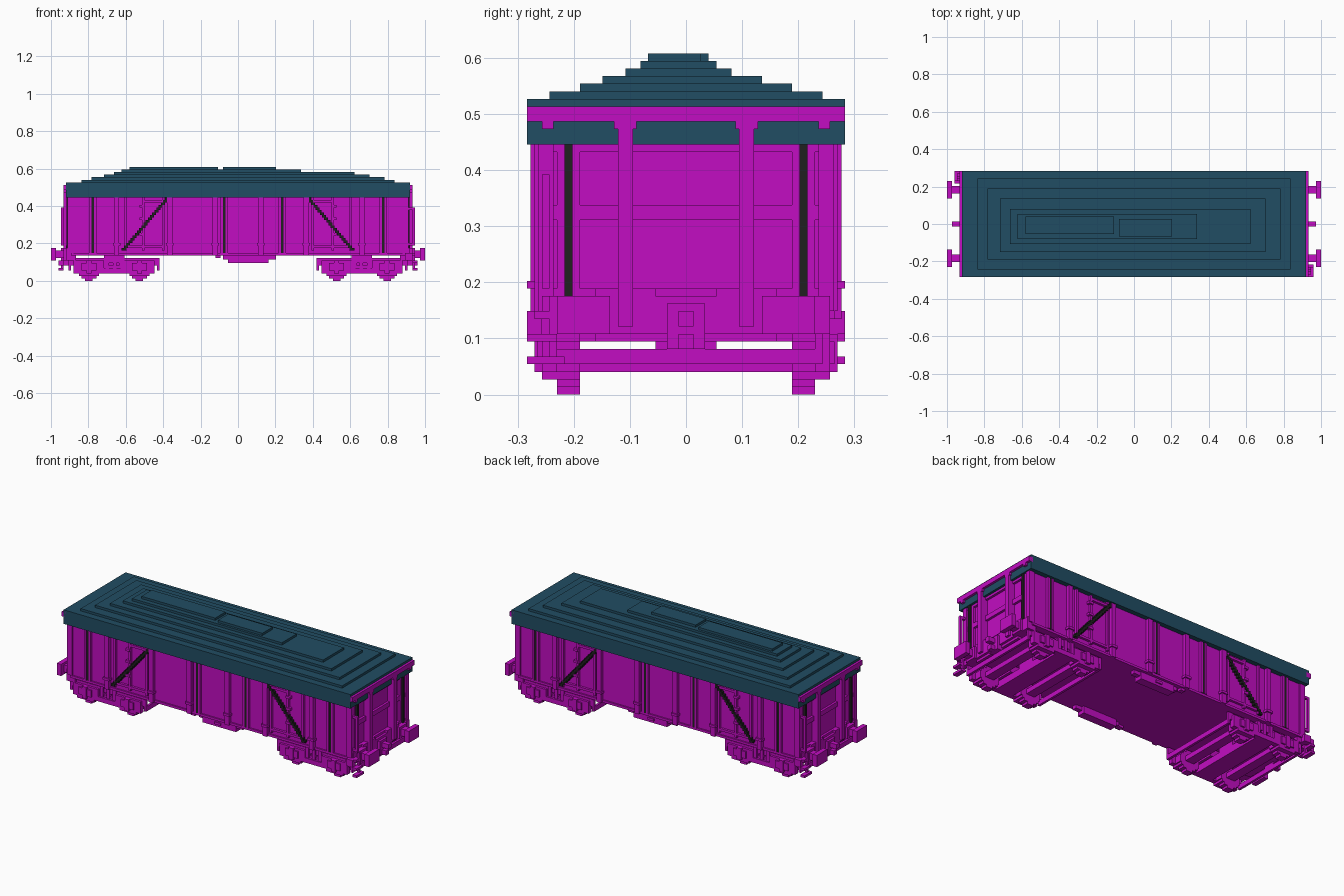
import bpy
import bmesh

cube = bpy.data.objects.get("Cube")
if cube:
    bpy.data.objects.remove(cube, do_unlink=True)

UNIT = 2 / 148  # edge of one block


def material(name, colour):
    mat = bpy.data.materials.new(name)
    mat.use_nodes = True
    mat.diffuse_color = (*colour, 1)
    shader = next(n for n in mat.node_tree.nodes if n.type == "BSDF_PRINCIPLED")
    shader.inputs["Base Color"].default_value = (*colour, 1)
    return mat


magenta = material("magenta", (0.54, 0.004, 0.54))
teal = material("dark_teal", (0.015, 0.074, 0.125))
black = material("soot_black", (0.014, 0.014, 0.014))


def spin(boxes):
    """Add a copy turned half round the vertical axis."""
    return boxes + [((-x[1], -x[0]), (-y[1], -y[0]), z) for x, y, z in boxes]


def flip_x(boxes):
    return boxes + [((-x[1], -x[0]), y, z) for x, y, z in boxes]


def flip_y(boxes):
    return boxes + [(x, (-y[1], -y[0]), z) for x, y, z in boxes]


def shift_x(boxes, step):
    return [((x[0] + step, x[1] + step), y, z) for x, y, z in boxes]


def both(size):
    return (-size, size)


def part(name, mat, boxes):
    """Join boxes, given as ranges in blocks, into one object."""
    bm = bmesh.new()
    for box in boxes:
        made = bmesh.ops.create_cube(bm, size=1)["verts"]
        for v in made:
            for axis, (low, high) in enumerate(box):
                v.co[axis] = UNIT * (low if v.co[axis] < 0 else high)
    mesh = bpy.data.meshes.new(name)
    bm.to_mesh(mesh)
    bm.free()
    mesh.materials.append(mat)
    obj = bpy.data.objects.new(name, mesh)
    bpy.context.collection.objects.link(obj)


# Stepped roof
part("roof_skirt", teal, [(both(68), both(21), (33, 39))])
layers = [
    (both(62), both(18)),
    (both(58), both(14)),
    ((-53, 52), (-11, 10)),
    ((-49, 46), (-8, 6)),
    ((-46, 25), (-6, 4)),
]
part("roof_layers", teal,
     [(x, y, (39 + i, 40 + i)) for i, (x, y) in enumerate(layers)])
part("roof_ridge", teal, [((-43, -8), (-4, 3), (44, 45)),
                          ((-6, 15), (-5, 2), (44, 45))])

# Body
part("body", magenta, [(both(66), both(19), (10, 33))])
part("sill", magenta, flip_y([(both(66), (19, 19.6), (10, 11))]))
part("corner_pillars", magenta,
     flip_x(flip_y([((65, 67.5), (17.5, 19.5), (11, 33))])))

# Side ribs, with small brackets at their feet
ribs = []
for x in (-49, -28, -10, 8, 26, 48):
    ribs.append(((x, x + 2), (-20.5, -19), (10, 33)))
    ribs.append(((x - 0.5, x + 2.5), (-21, -19), (14, 15)))
for x in (-58, -6, 17, 57):
    ribs.append(((x - 1, x), (-20, -19), (11, 33)))
    ribs.append(((x + 1, x + 2), (-20, -19), (11, 33)))
part("side_ribs", magenta, spin(ribs))
part("side_gaps", black, spin([((x, x + 1), (-19.8, -19), (11, 33))
                               for x in (-58, -6, 17, 57)]))

# Side doors and their diagonal braces
door = []
for x in (-45, -38, -30):
    door.append(((x, x + 1), (-20, -19), (12, 33)))
door.append(((-45, -29), (-20, -19), (13, 14)))
door.append(((-38, -29), (-20, -19), (31, 32)))
for z in (18, 24, 29):
    door.append(((-39, -37), (-20.5, -19), (z, z + 1)))
part("door_frames", magenta, spin(flip_x(door)))
brace = []
for i in range(21):
    x = -46 + i * 0.86
    brace.append(((x, x + 1.6), (-20.3, -19), (12 + i, 13 + i)))
part("door_braces", black, spin(flip_x(brace)))

# Wagon ends
end = [
    ((67, 69), both(21), (36, 38)),
    ((66, 67), both(19), (23, 25)),
    ((66, 67), both(19), (13, 14)),
    ((66, 67), both(19), (32, 33)),
]
end += flip_y([
    ((66, 69), (7, 9), (9, 36)),
    ((68, 69), (6.5, 9.5), (35, 36)),
    ((68, 69), (17.5, 19), (35, 36)),
    ((66, 68), (4, 12), (12, 14)),
    ((66, 67), (14, 15), (13, 33)),
    ((66, 67), (16, 17), (13, 33)),
])
part("end_frames", magenta, spin(end))
part("end_gaps", black, spin(flip_y([((66, 67.8), (15, 16), (13, 33.5))])))
part("handrails", magenta, spin([
    ((69, 70), (-19, -18), (15, 29)),
    ((66, 70), (-19, -18), (28, 29)),
    ((66, 70), (-19, -18), (14, 15)),
]))

# Headstocks, buffers, hooks and corner steps
part("headstocks", magenta, flip_x([((64, 68), both(19), (8, 13)),
                                    ((64, 67), both(12), (7, 8))]))
part("buffers", magenta, flip_x(flip_y([
    ((72, 74), (10, 17), (8, 13)),
    ((68, 72), (12, 15), (9, 12)),
    ((68, 69), (11, 16), (8, 13)),
])))
part("hooks", magenta, flip_x([
    ((66, 69), both(2.5), (6, 12)),
    ((69, 72), both(1), (9, 11)),
    ((69, 71), both(1), (6, 8)),
]))
part("corner_steps", magenta, spin([
    ((69, 71), (-21, -16), (4, 5)),
    ((69, 71), (-21, -17), (7, 8)),
    ((69, 70), (-18, -17), (4, 13)),
    ((67, 70), (-20, -17), (10, 11)),
    ((66, 69), (-21, -19), (8, 11)),
]))

# Wheels and axle boxes, stacked in rows
wheelset = [(both(2), both(14), (4, 6))]
for row, width in enumerate((1.5, 3, 4, 4.5, 4.5, 4.5, 4, 3, 1.5)):
    wheelset += flip_y([(both(width), (14, 17), (row, row + 1))])
wheelset += flip_y([
    (both(8), (17, 18), (6, 9)),
    (both(6), (17, 19), (3, 8)),
    (both(4), (17, 19), (2, 3)),
    (both(3), (19, 19.6), (4, 7)),
    (both(1), (19, 20), (3, 8)),
])
wheels = shift_x(wheelset, 39) + shift_x(wheelset, 59)
part("wheelsets", magenta, flip_x(wheels))

# Bogie frames
frame = [(both(4), both(18), (3, 6)),
         (both(4), both(4), (6, 10))]
for x in (-18, 17):
    frame.append(((x, x + 1), both(18), (4, 6)))
frame += flip_y([
    (both(17), (17, 18), (7, 9)),
    (both(5), (17, 19), (3, 5)),
    (both(4), (9, 18), (7, 10)),
])
for x in (-4, -1, 2):
    frame += flip_y([((x, x + 1.5), (17, 18.5), (5, 10))])
part("bogie_frames", magenta, flip_x(shift_x(frame, 49)))

# Equipment hung under the middle
part("brake_gear", magenta, flip_y([
    ((-4, 12), (15, 18.5), (7, 10)),
    ((-6, 15), (16, 18), (8.5, 10)),
    ((-9, -7), (17, 19), (9, 10)),
    ((2, 5), (18.5, 19), (8, 9)),
]))
